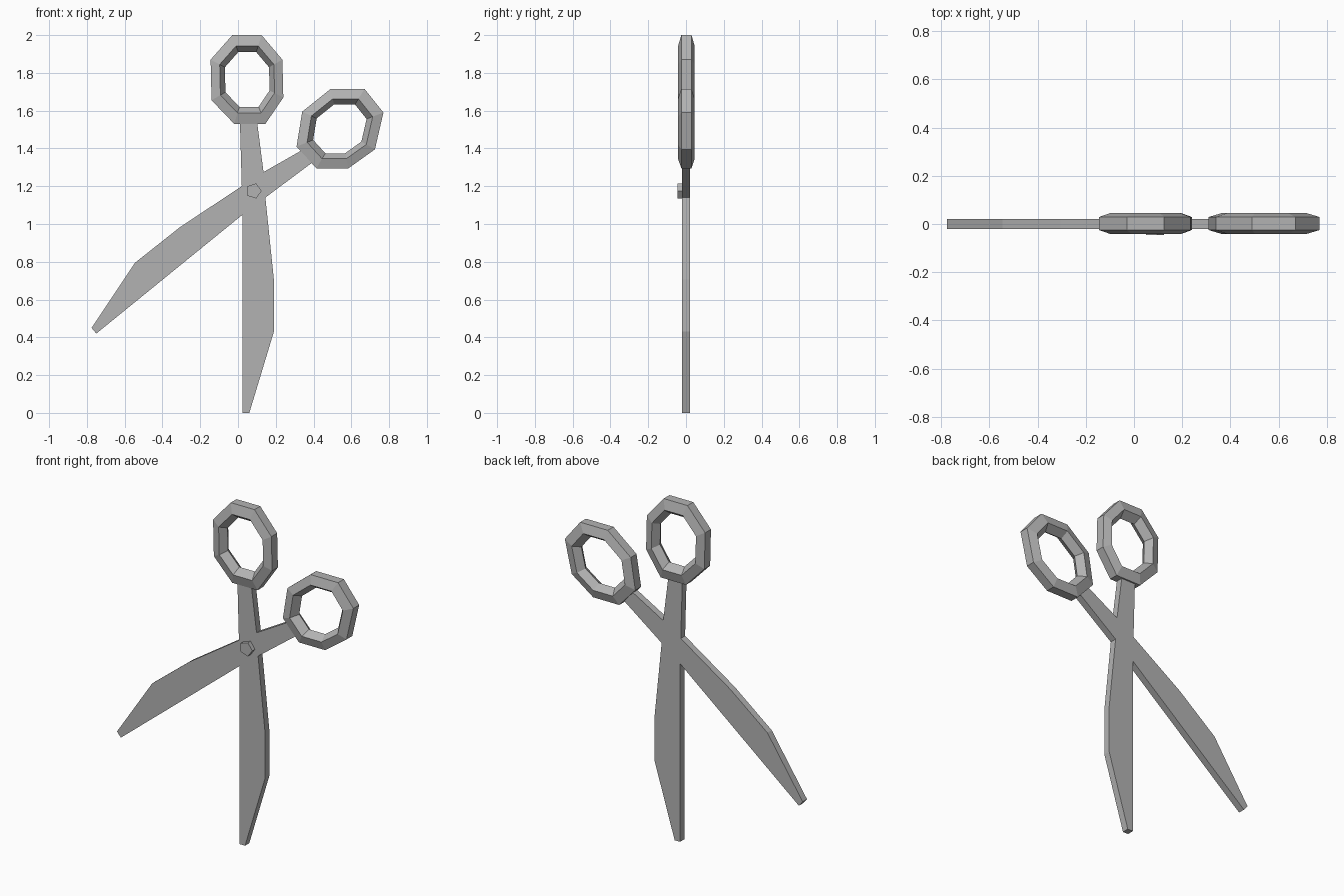
import bpy
import bmesh
from math import cos, sin, tau
from mathutils import Vector

cube = bpy.data.objects.get("Cube")
if cube:
    bpy.data.objects.remove(cube)

GREY = (0.45, 0.45, 0.45, 1)
steel = bpy.data.materials.new("steel_grey")
steel.use_nodes = True
steel.diffuse_color = GREY
steel.node_tree.nodes["Principled BSDF"].inputs["Base Color"].default_value = GREY


def finish(name, bm):
    bmesh.ops.recalc_face_normals(bm, faces=bm.faces)
    mesh = bpy.data.meshes.new(name)
    bm.to_mesh(mesh)
    bm.free()
    mesh.materials.append(steel)
    obj = bpy.data.objects.new(name, mesh)
    bpy.context.collection.objects.link(obj)


def plate(name, outline, front, back):
    """Extrude an x-z outline from y = front to y = back."""
    bm = bmesh.new()
    face = bm.faces.new([bm.verts.new((x, front, z)) for x, z in outline])
    new = bmesh.ops.extrude_face_region(bm, geom=[face])["geom"]
    verts = [v for v in new if isinstance(v, bmesh.types.BMVert)]
    bmesh.ops.translate(bm, verts=verts, vec=(0, back - front, 0))
    finish(name, bm)


def finger_ring(name, outline):
    """Sweep a five-sided section round an outline, scaling towards its centre."""
    section = [(1, -0.027), (0.755, -0.044), (0.615, 0), (0.755, 0.044), (1, 0.027)]
    points = [Vector(p) for p in outline]
    centre = sum(points, Vector((0, 0))) / len(points)
    bm = bmesh.new()
    loops = []
    for p in points:
        spots = [(centre + (p - centre) * s, y) for s, y in section]
        loops.append([bm.verts.new((q.x, y + 0.002, q.y)) for q, y in spots])
    for i, a in enumerate(loops):
        b = loops[i - 1]
        for j in range(len(section)):
            bm.faces.new((a[j], a[j - 1], b[j - 1], b[j]))
    finish(name, bm)


# Crossed blades and arms, one continuous plate
plate("crossed_blades", [
    (0.025, 0), (0.06, 0), (0.19, 0.43), (0.19, 0.705), (0.145, 1.14),
    (0.40, 1.33), (0.355, 1.40), (0.135, 1.275), (0.10, 1.55), (0.01, 1.55),
    (0.02, 1.20), (-0.305, 0.985), (-0.545, 0.795), (-0.775, 0.45),
    (-0.75, 0.42), (0.025, 1.05)], -0.02, 0.02)

# Finger rings
finger_ring("upper_finger_ring", [
    (-0.03, 2), (0.125, 2), (0.235, 1.87), (0.24, 1.67),
    (0.145, 1.53), (-0.02, 1.53), (-0.14, 1.655), (-0.145, 1.87)])
finger_ring("side_finger_ring", [
    (0.49, 1.715), (0.67, 1.715), (0.77, 1.59), (0.725, 1.395),
    (0.585, 1.295), (0.415, 1.295), (0.31, 1.41), (0.34, 1.595)])

# Pivot screw on the front
plate("pivot_screw", [(0.083 + 0.042 * cos(tau * i / 5), 1.175 + 0.042 * sin(tau * i / 5))
                      for i in range(5)], -0.045, -0.015)
